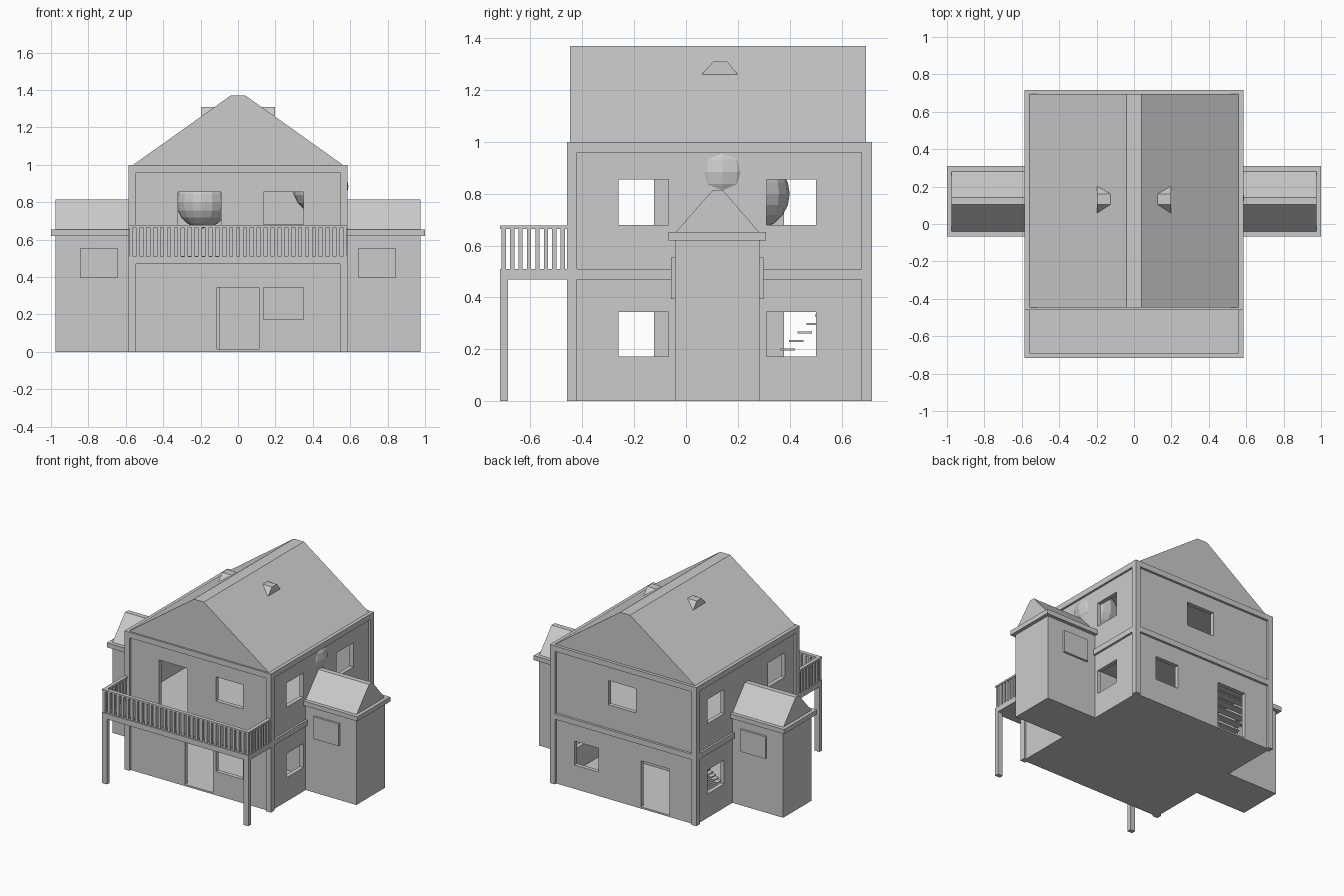
import bpy, bmesh, math
from mathutils import Vector

if "Cube" in bpy.data.objects:
    bpy.data.objects.remove(bpy.data.objects["Cube"])


def finish(name, bm):
    bmesh.ops.recalc_face_normals(bm, faces=bm.faces)
    me = bpy.data.meshes.new(name)
    bm.to_mesh(me)
    bm.free()
    ob = bpy.data.objects.new(name, me)
    bpy.context.collection.objects.link(ob)
    return ob


def boxes(name, specs):
    """One object from (x0, x1, y0, y1, z0, z1) boxes."""
    bm = bmesh.new()
    for x0, x1, y0, y1, z0, z1 in specs:
        vs = bmesh.ops.create_cube(bm, size=1)["verts"]
        for v in vs:
            v.co = Vector((x0 + (v.co.x + .5) * (x1 - x0),
                           y0 + (v.co.y + .5) * (y1 - y0),
                           z0 + (v.co.z + .5) * (z1 - z0)))
    return finish(name, bm)


def prism(name, profile, axis, a, b):
    """Extrude a (horizontal, z) profile along x or y from a to b."""
    bm = bmesh.new()
    at = (lambda p, t: (t, p[0], p[1])) if axis == "x" else (lambda p, t: (p[0], t, p[1]))
    f = bm.faces.new([bm.verts.new(at(p, a)) for p in profile])
    ext = bmesh.ops.extrude_face_region(bm, geom=[f])["geom"]
    move = (b - a, 0, 0) if axis == "x" else (0, b - a, 0)
    bmesh.ops.translate(bm, vec=move, verts=[g for g in ext if isinstance(g, bmesh.types.BMVert)])
    return finish(name, bm)


def cut(target, cutters):
    """Subtract cutters in order, then bake the result."""
    for c in cutters:
        m = target.modifiers.new("cut", "BOOLEAN")
        m.operation, m.solver, m.object = "DIFFERENCE", "EXACT", c
        c.hide_render = True
    dg = bpy.context.evaluated_depsgraph_get()
    me = bpy.data.meshes.new_from_object(target.evaluated_get(dg))
    target.modifiers.clear()
    target.data = me
    for c in cutters:
        bpy.data.objects.remove(c)


# house shell: two hollow storeys with door and window openings
X, Y0, Y1 = .57, -.445, .70
T = .03
walls = boxes("house_walls", [(-X, X, Y0, Y1, 0, 1)])
rooms = boxes("room_cutter", [(-X + T, X - T, Y0 + T, Y1 - T, z0, z1)
                              for z0, z1 in ((.012, .475), (.505, .975))])
LOW, HIGH = (.172, .345), (.68, .855)
holes = []
for z in (LOW, HIGH):
    for y in ((-.26, -.068), (.31, .502)):          # right side windows
        holes.append((X - .1, X + .1, *y, *z))
    for y in ((-.315, -.123), (.378, .57)):         # left side windows
        holes.append((-X - .1, -X + .1, *y, *z))
    holes.append((.135, .35, Y0 - .1, Y0 + .1, *z))  # front windows
holes += [
    (-.112, .112, Y0 - .1, Y0 + .1, .012, .345),    # front door
    (-.32, -.09, Y0 - .1, Y0 + .1, .512, .855),     # balcony door
    (-.09, .13, Y1 - .1, Y1 + .1, *HIGH),           # back upper window
    (.21, .40, Y1 - .1, Y1 + .1, *LOW),             # back lower window
    (-.36, -.13, Y1 - .1, Y1 + .1, .012, .345),     # back door
]
cut(walls, [rooms, boxes("opening_cutter", holes)])

# corner posts
OX, F, B, W = .585, -.46, .717, .04
boxes("corner_posts", [(sx - W / 2, sx + W / 2, sy - W / 2, sy + W / 2, 0, 1)
                       for sx in (-OX + W / 2, OX - W / 2)
                       for sy in (F + W / 2, B - W / 2)])

# horizontal trim bands around the walls
for name, z0, z1 in (("floor_band", .47, .51), ("top_band", .96, 1.0)):
    boxes(name, [(-OX, OX, F, Y0 + .01, z0, z1), (-OX, OX, Y1 - .01, B, z0, z1),
                 (-OX, -X + .01, F, B, z0, z1), (X - .01, OX, F, B, z0, z1)])

# main roof with flat ridge
prism("main_roof", [(-.56, 1), (.56, 1), (.04, 1.37), (-.04, 1.37)], "y", -.447, .695)
# roof dormers
for s, n in ((-1, "left"), (1, "right")):
    prism(n + "_dormer", [(.06, 1.26), (.20, 1.26), (.16, 1.31), (.105, 1.31)], "x", s * .06, s * .198)

# side wings
for s, n in ((-1, "left"), (1, "right")):
    def sx(a, b):
        return (a, b) if s > 0 else (-b, -a)
    boxes(n + "_wing", [(*sx(.56, .975), -.042, .284, 0, .63)])
    boxes(n + "_wing_eave", [(*sx(.56, 1.0), -.067, .309, .62, .653)])
    prism(n + "_wing_roof", [(-.042, .65), (.284, .65), (.141, .815), (.104, .815)], "x", s * .56, s * .975)
    boxes(n + "_wing_windows", [(*sx(.643, .843), -.057, -.03, .395, .555),
                                (*sx(.643, .843), .27, .299, .395, .555)])

# balcony deck and legs
FY = -.717
boxes("balcony_deck", [(-OX, OX, FY, F + .01, .47, .51)])
boxes("balcony_legs", [(-OX, -OX + .04, FY, FY + .03, 0, .48), (OX - .04, OX, FY, FY + .03, 0, .48)])
# balcony rail and balusters
boxes("balcony_rail", [(-OX, OX, FY, FY + .028, .665, .677)] +
      [(x, x + .026, FY, F, .665, .677) for x in (-OX, OX - .026)])
bal = []
N = 32
for i in range(N):
    x = -.572 + 1.144 * i / (N - 1)
    bal.append((x - .01, x + .01, FY + .005, FY + .023, .505, .668))
for i in range(1, 8):
    y = FY + .014 + i * .0325
    for x in (-.572, .572):
        bal.append((x - .01, x + .01, y - .008, y + .008, .505, .668))
boxes("balusters", bal)

# interior: open staircase and ground floor partition
boxes("stair_treads", [(-.52, -.22, .20 + .033 * k, .255 + .033 * k, .03 + .033 * k, .038 + .033 * k)
                       for k in range(13)])
boxes("partition", [(-.10, .54, .12, .14, .012, .475)])

# upstairs round ornaments (one pokes through the right wall)
for name, c, r in (("left_ball", (-.19, .26, .80), .14), ("right_ball", (.44, .14, .885), .15)):
    bm = bmesh.new()
    bmesh.ops.create_uvsphere(bm, u_segments=16, v_segments=10, radius=r)
    bmesh.ops.translate(bm, vec=c, verts=bm.verts)
    finish(name, bm)
